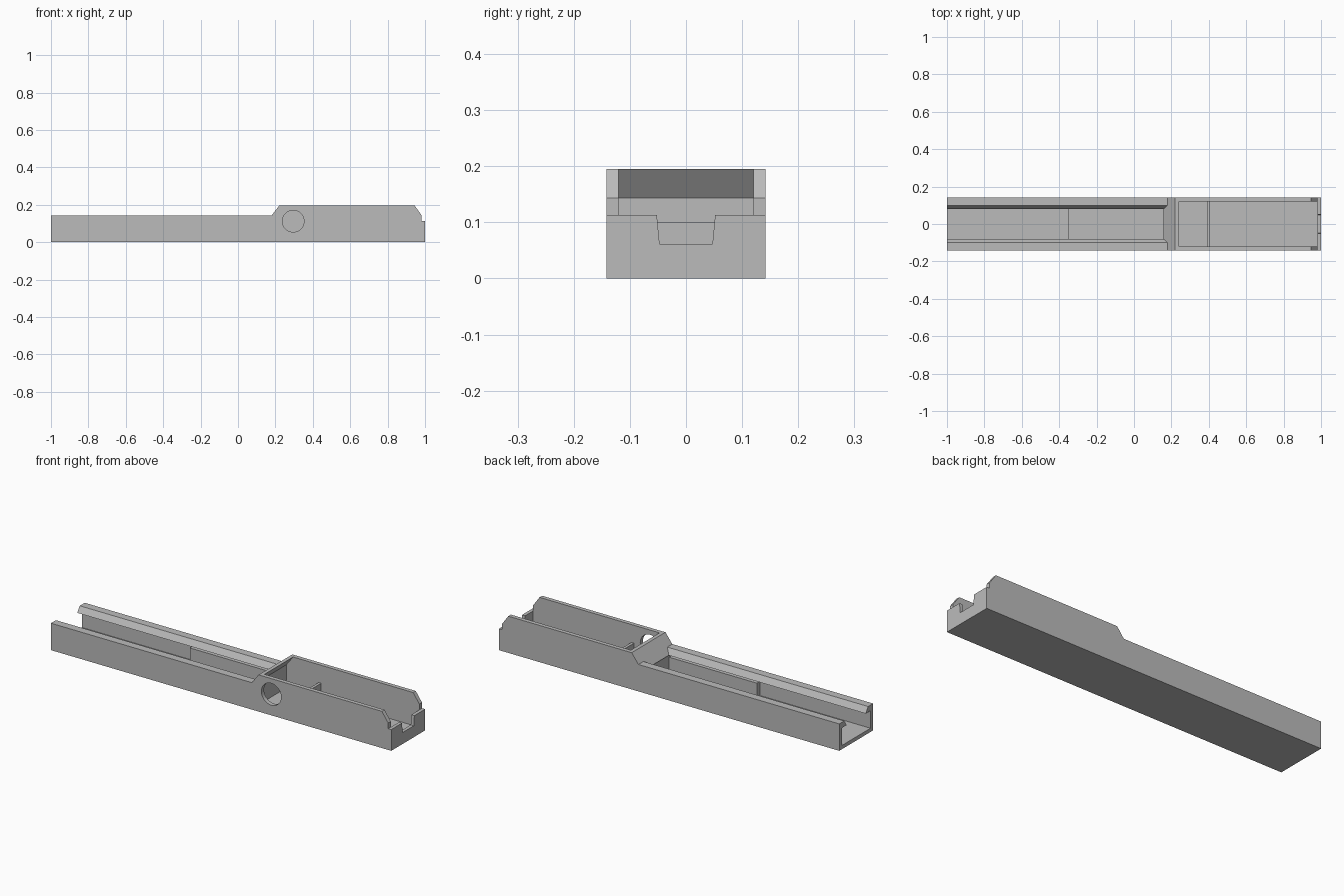
import bpy, bmesh, math
from mathutils import Vector

default = bpy.data.objects.get("Cube")
if default:
    bpy.data.objects.remove(default)

grey = bpy.data.materials.new("light_grey")
grey.use_nodes = True
colour = (0.5, 0.5, 0.5, 1)
grey.diffuse_color = colour
grey.node_tree.nodes["Principled BSDF"].inputs["Base Color"].default_value = colour


def prism(name, points, axis, low, high):
    """Extrude a 2D outline along x (points are y, z) or y (points are x, z)."""
    bm = bmesh.new()
    at = (lambda a, b: (low, a, b)) if axis == "x" else (lambda a, b: (a, low, b))
    face = bm.faces.new([bm.verts.new(at(a, b)) for a, b in points])
    shift = Vector((high - low, 0, 0) if axis == "x" else (0, high - low, 0))
    new = bmesh.ops.extrude_face_region(bm, geom=[face])["geom"]
    bmesh.ops.translate(bm, vec=shift,
                        verts=[v for v in new if isinstance(v, bmesh.types.BMVert)])
    bmesh.ops.recalc_face_normals(bm, faces=bm.faces)
    mesh = bpy.data.meshes.new(name)
    bm.to_mesh(mesh)
    bm.free()
    mesh.materials.append(grey)
    obj = bpy.data.objects.new(name, mesh)
    bpy.context.collection.objects.link(obj)
    return obj


def mirrored(half):
    """Complete a right-hand half outline across y = 0."""
    return half + [(-a, b) for a, b in reversed(half)]


def cut(target, cutter):
    mod = target.modifiers.new("cut", "BOOLEAN")
    mod.operation = "DIFFERENCE"
    mod.solver = "EXACT"
    mod.object = cutter
    bpy.context.view_layer.objects.active = target
    bpy.ops.object.modifier_apply(modifier=mod.name)
    bpy.data.objects.remove(cutter)


HALF, INNER, FLOOR = 0.142, 0.12, 0.02
RAIL, TOP, LIP, SILL = 0.143, 0.195, 0.113, 0.113

# Solid housing: low rail section, ramp, tall box section, stepped nose
housing = prism("housing", [(-1, 0), (1, 0), (1, SILL), (0.982, SILL), (0.982, RAIL),
                            (0.945, TOP), (0.22, TOP), (0.18, RAIL), (-1, RAIL)],
                "y", -HALF, HALF)

# Open box compartment, leaning under the ramp and open above the end wall
cut(housing, prism("box_cutter", [(0.2, FLOOR), (0.982, FLOOR), (0.982, SILL), (1.1, SILL),
                                  (1.1, 0.3), (0.24, 0.3), (0.24, TOP), (0.2, RAIL)],
                   "y", -INNER, INNER))

# Channel below the rails
cut(housing, prism("channel_cutter", mirrored([(INNER, FLOOR), (INNER, LIP)]),
                   "x", -1.1, 0.165))

# Slot between the bevelled rail lips, ending on the ramp
slot = prism("slot_cutter", mirrored([(0.08, 0.1), (0.08, LIP), (0.1, RAIL), (0.1, 0.16)]),
             "x", -1.1, 0.18)
for v in slot.data.vertices:
    if v.co.x > 0:
        v.co.x += (v.co.z - RAIL) * 0.04 / 0.052
cut(housing, slot)

# Tapered notch in the end wall
cut(housing, prism("notch_cutter", mirrored([(0.047, 0.061), (0.052, SILL), (0.052, 0.12)]),
                   "x", 0.95, 1.1))

# Round hole through the front wall only
ring = [(0.295 + 0.058 * math.cos(i * math.tau / 48),
         0.112 + 0.058 * math.sin(i * math.tau / 48)) for i in range(48)]
cut(housing, prism("hole_cutter", ring, "y", -0.2, -0.1))

# Low divider across the box
prism("divider", [(0.39, FLOOR), (0.405, FLOOR), (0.405, 0.1), (0.39, 0.1)],
      "y", -INNER, INNER)

# Shallow tray inside the channel: raised floor with side ledges
prism("channel_tray", mirrored([(INNER, FLOOR), (INNER, 0.095), (0.095, 0.095), (0.095, 0.03)]),
      "x", -0.35, 0.165)
